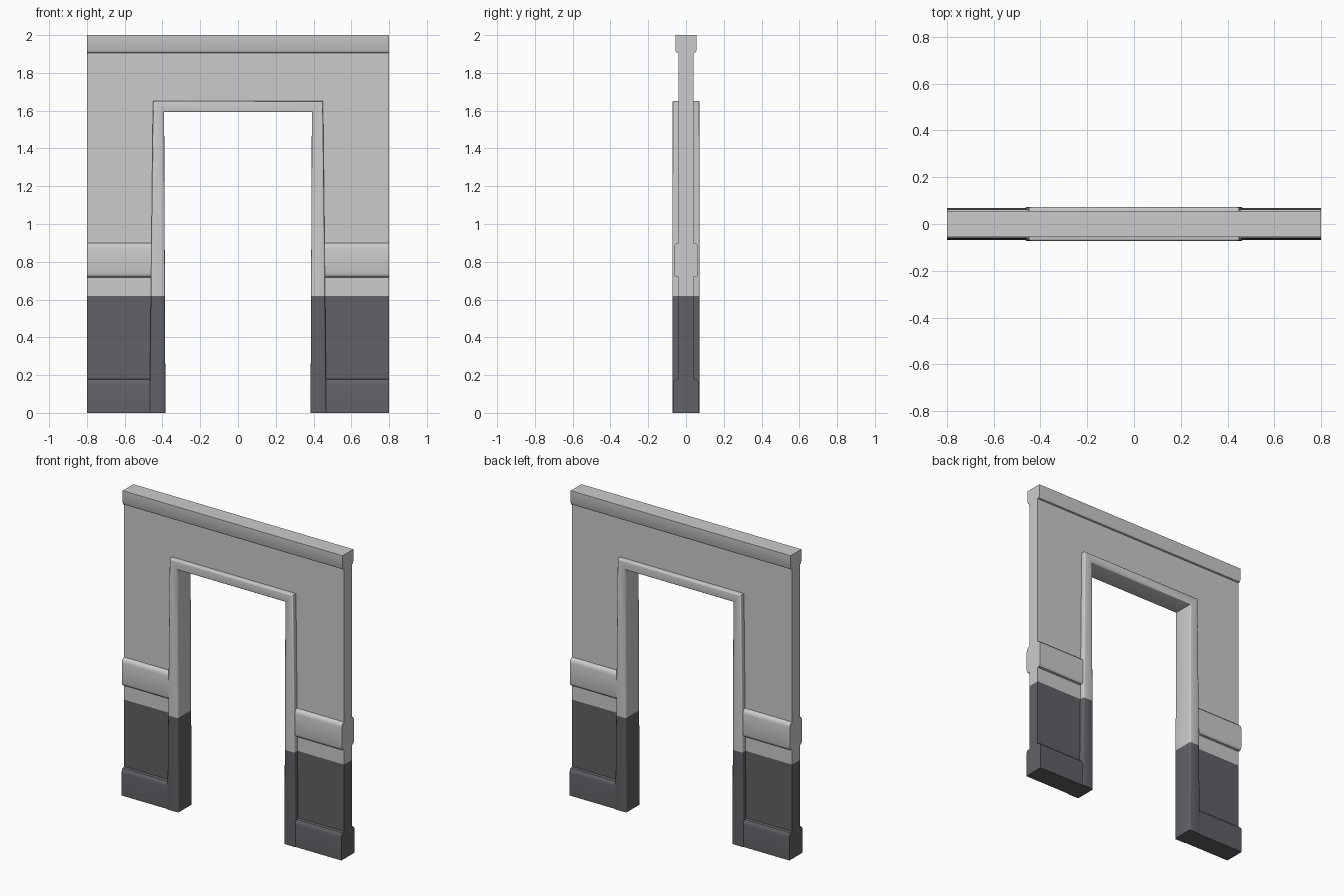
import bpy, bmesh

if "Cube" in bpy.data.objects:
    bpy.data.objects.remove(bpy.data.objects["Cube"])

PAINT_Z = 0.62
dark = bpy.data.materials.new("dark_paint")
dark.diffuse_color = (0.12, 0.12, 0.135, 1)
dark.use_nodes = True
dark.node_tree.nodes["Principled BSDF"].inputs["Base Color"].default_value = dark.diffuse_color
plain = bpy.data.materials.new("plain_grey")
plain.diffuse_color = (0.8, 0.8, 0.8, 1)
plain.use_nodes = True
plain.node_tree.nodes["Principled BSDF"].inputs["Base Color"].default_value = plain.diffuse_color


def extrude(name, points, vec, bevel=0):
    """Closed outline swept along vec, optionally rounding its front and back rims."""
    bm = bmesh.new()
    face = bm.faces.new([bm.verts.new(p) for p in points])
    ret = bmesh.ops.extrude_face_region(bm, geom=[face])
    moved = [g for g in ret["geom"] if isinstance(g, bmesh.types.BMVert)]
    bmesh.ops.translate(bm, verts=moved, vec=vec)
    if not face.is_valid or len(bm.faces) == len(points) + 1:
        bmesh.ops.holes_fill(bm, edges=bm.edges[:])
    bmesh.ops.recalc_face_normals(bm, faces=bm.faces[:])
    if bevel:
        rims = [e for e in bm.edges
                if abs(e.verts[0].co.y - e.verts[1].co.y) < 1e-5
                and max(v.co.z for v in e.verts) > 0.001]
        bmesh.ops.bevel(bm, geom=rims, offset=bevel, segments=3, profile=0.5, affect='EDGES')
    mesh = bpy.data.meshes.new(name)
    bm.to_mesh(mesh)
    bm.free()
    obj = bpy.data.objects.new(name, mesh)
    bpy.context.collection.objects.link(obj)
    return obj


def paint_lower(obj):
    """Split at the paint line, darken everything below it, smooth the rounded edges."""
    bm = bmesh.new()
    bm.from_mesh(obj.data)
    bmesh.ops.bisect_plane(bm, geom=bm.verts[:] + bm.edges[:] + bm.faces[:],
                           plane_co=(0, 0, PAINT_Z), plane_no=(0, 0, 1))
    for f in bm.faces:
        f.material_index = int(f.calc_center_median().z < PAINT_Z)
    obj.data.materials.clear()
    obj.data.materials.append(plain)
    obj.data.materials.append(dark)
    bm.to_mesh(obj.data)
    bm.free()
    bpy.ops.object.select_all(action='DESELECT')
    obj.select_set(True)
    bpy.context.view_layer.objects.active = obj
    bpy.ops.object.shade_smooth_by_angle(angle=0.6)


# wall with skirting, chair rail and cornice as one side profile (y, z)
half = [(0.068, 0), (0.068, 0.15), (0.065, 0.165), (0.056, 0.176), (0.04, 0.18),
        (0.04, 0.718), (0.054, 0.72), (0.061, 0.727), (0.064, 0.738),
        (0.064, 0.87), (0.061, 0.886), (0.053, 0.896), (0.04, 0.90),
        (0.04, 1.905), (0.05, 1.908), (0.056, 1.92), (0.056, 2.0)]
profile = half + [(-y, z) for y, z in reversed(half)]
wall = extrude("wall", [(-0.8, y, z) for y, z in profile], (1.6, 0, 0))

# doorway opening, hidden inside the frame
opening = [(-0.425, -0.1), (-0.42, 1.62), (0.42, 1.62), (0.425, -0.1)]
cutter = extrude("opening_cutter", [(x, -0.2, z) for x, z in opening], (0, 0.4, 0))
cut = wall.modifiers.new("opening", 'BOOLEAN')
cut.operation, cut.solver, cut.object = 'DIFFERENCE', 'EXACT', cutter
bpy.context.view_layer.objects.active = wall
bpy.ops.object.modifier_apply(modifier=cut.name)
bpy.data.objects.remove(cutter)
paint_lower(wall)

# door frame, slightly splayed towards the floor
right = [(0.45, 1.652), (0.468, 0), (0.384, 0), (0.391, 1.592)]
outline = right + [(-x, z) for x, z in reversed(right)]
frame = extrude("door_frame", [(x, -0.072, z) for x, z in outline], (0, 0.144, 0), bevel=0.009)
paint_lower(frame)
